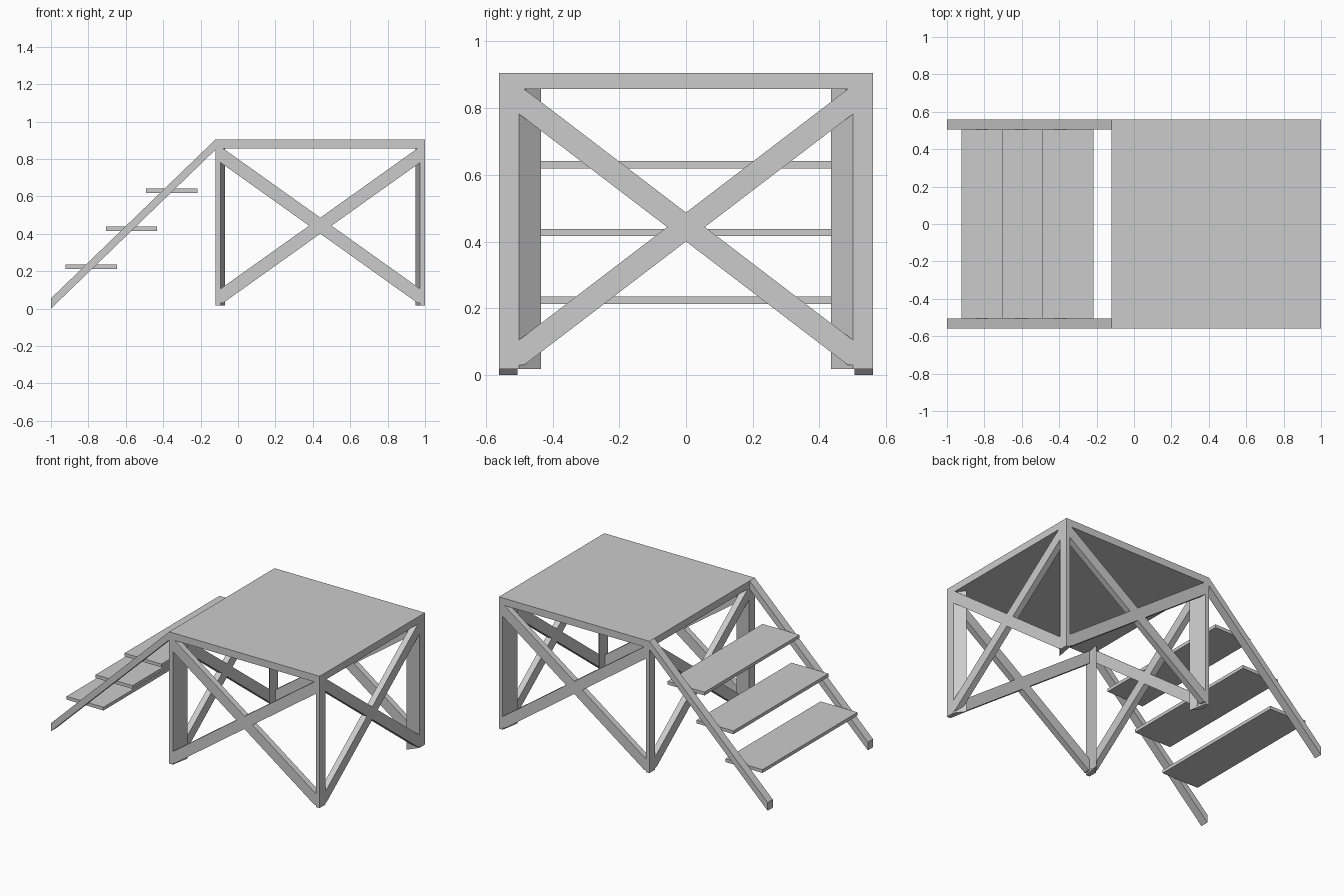
import bpy

if "Cube" in bpy.data.objects:
    bpy.data.objects.remove(bpy.data.objects["Cube"], do_unlink=True)

grey = bpy.data.materials.new("light_grey")
grey.use_nodes = True
grey.diffuse_color = (0.6, 0.6, 0.6, 1)
grey.node_tree.nodes["Principled BSDF"].inputs["Base Color"].default_value = (0.6, 0.6, 0.6, 1)

# Platform extents
X0, X1, Y = -0.12, 1.0, 0.56
CX, HX = (X0 + X1) / 2, (X1 - X0) / 2
FOOT, UNDER, TOP = 0.018, 0.857, 0.905


def prism(name, profile, axis, lo, hi):
    """Extrude a 2D profile along the given axis from lo to hi."""
    def point(p, t):
        v = list(p)
        v.insert(axis, t)
        return v
    n = len(profile)
    verts = [point(p, t) for t in (lo, hi) for p in profile]
    faces = [range(n), range(n, 2 * n)]
    faces += [(i, (i + 1) % n, (i + 1) % n + n, i + n) for i in range(n)]
    mesh = bpy.data.meshes.new(name)
    mesh.from_pydata(verts, [], [tuple(f) for f in faces])
    mesh.materials.append(grey)
    ob = bpy.data.objects.new(name, mesh)
    bpy.context.collection.objects.link(ob)
    # Make normals point outward
    import bmesh
    bm = bmesh.new()
    bm.from_mesh(mesh)
    bmesh.ops.recalc_face_normals(bm, faces=bm.faces)
    bm.to_mesh(mesh)
    bm.free()
    return ob


def box(name, x, y, z):
    return prism(name, [(x[0], y[0]), (x[1], y[0]), (x[1], y[1]), (x[0], y[1])], 2, *z)


# Deck
box("deck", (X0, X1), (-Y, Y), (UNDER, TOP))

# Wedge-shaped legs, mirrored into the four corners
wedge = [(0, 0), (0, 0.06), (0.05, 0.125), (0.027, 0)]
for sx, xname in ((-1, "right"), (1, "left")):
    for sy, yname in ((-1, "front"), (1, "back")):
        section = [(CX + sx * (HX - u), sy * (Y - v)) for u, v in wedge]
        prism(f"{yname}_{xname}_leg", section, 2, FOOT, UNDER)


def cross_brace(name, axis, centre, half, outer, inner):
    """Two crossing diagonal boards with ends cut to the corner."""
    drop = 0.075
    for tag, s in (("a", 1), ("b", -1)):
        nip = 0.015
        low, high = FOOT + 0.012, UNDER
        profile = [(-half, low), (-half + nip, low), (half, high - drop),
                   (half, high), (half - nip, high), (-half, low + drop)]
        prism(f"{name}_{tag}", [(centre + s * u, z) for u, z in profile], axis, outer, inner)


# Cross braces on all four sides
T = 0.04
for s, name in ((-1, "front_brace"), (1, "back_brace")):
    cross_brace(name, 1, CX, HX - 0.025, s * Y, s * (Y - T))
for s, name in ((-1, "stair_side_brace"), (1, "far_side_brace")):
    face = CX + s * HX
    cross_brace(name, 0, 0, Y - 0.06, face, face - s * T)

# Stair stringers
slope = [(-1, 0), (X0, 0.85), (X0, TOP), (-1, 0.055)]
for s, name in ((-1, "front_stringer"), (1, "back_stringer")):
    prism(name, slope, 1, s * 0.505, s * Y)

# Treads
for i in range(3):
    x, z = -0.923 + 0.216 * i, 0.213 + 0.203 * i
    box(f"tread_{i + 1}", (x, x + 0.275), (-0.505, 0.505), (z, z + 0.022))
